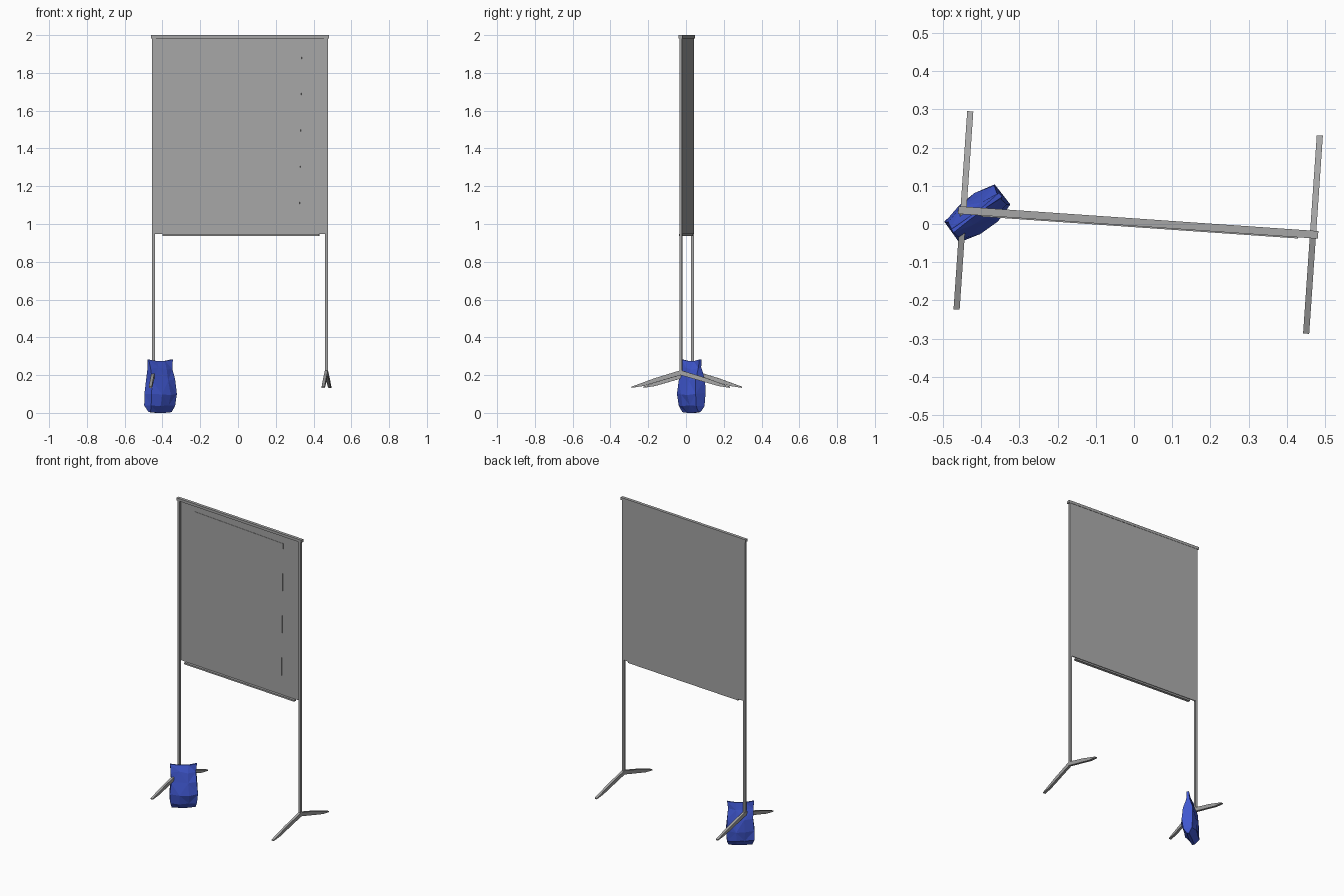
import bpy, bmesh, math, random
from mathutils import Matrix, Vector

if "Cube" in bpy.data.objects:
    bpy.data.objects.remove(bpy.data.objects["Cube"])

random.seed(4)


def material(name, rgb):
    m = bpy.data.materials.new(name)
    m.diffuse_color = (*rgb, 1)
    m.use_nodes = True
    m.node_tree.nodes["Principled BSDF"].inputs["Base Color"].default_value = m.diffuse_color
    return m


grey = material("grey metal", (0.38, 0.38, 0.38))
blue = material("blue fabric", (0.05, 0.095, 0.62))

# The whole stand is turned slightly about z
STAND = Matrix.Translation((0.011, 0.004, 0)) @ Matrix.Rotation(math.radians(-3.95), 4, 'Z')


def make(name, verts, faces, mat, matrix=STAND):
    bm = bmesh.new()
    vs = [bm.verts.new(matrix @ Vector(v)) for v in verts]
    for f in faces:
        bm.faces.new([vs[i] for i in f])
    bmesh.ops.recalc_face_normals(bm, faces=bm.faces)
    me = bpy.data.meshes.new(name)
    bm.to_mesh(me)
    bm.free()
    me.materials.append(mat)
    ob = bpy.data.objects.new(name, me)
    bpy.context.collection.objects.link(ob)
    return ob


def extrude(name, outline, offset, mat=grey):
    """Solid from a planar outline pushed along an offset."""
    n = len(outline)
    verts = [Vector(p) for p in outline]
    verts += [p + Vector(offset) for p in verts]
    faces = [range(n), range(n, 2 * n)]
    faces += [(i, (i + 1) % n, n + (i + 1) % n, n + i) for i in range(n)]
    return make(name, verts, faces, mat)


def box(name, x0, x1, y0, y1, z0, z1):
    return extrude(name, [(x0, y0, z0), (x1, y0, z0), (x1, y1, z0), (x0, y1, z0)],
                   (0, 0, z1 - z0))


# Posts and splayed feet on both sides
for side, s in (("left", -1), ("right", 1)):
    x = s * 0.4585
    box(side + "_post", x - 0.0075, x + 0.0075, -0.0075, 0.0075, 0.2, 1.985)
    for end, d in (("front", -1), ("back", 1)):
        extrude(f"{side}_{end}_foot",
                [(x - 0.008, 0, 0.2), (x - 0.008, 0, 0.226),
                 (x - 0.008, d * 0.14, 0.183), (x - 0.008, d * 0.26, 0.139),
                 (x - 0.008, d * 0.26, 0.133), (x - 0.008, d * 0.2, 0.142)],
                (0.016, 0, 0))

# Frame rails, board and lower tray
box("top_rail", -0.472, 0.472, -0.010, 0.010, 1.983, 2.0)
box("board", -0.456, 0.456, 0.001, 0.008, 0.947, 1.985)
box("bottom_tray", -0.412, 0.42, -0.013, 0.005, 0.936, 0.946)
for s in (-1, 1):
    box("board_edge_strip", s * 0.449 - 0.003, s * 0.449 + 0.003, -0.003, 0.002, 0.95, 1.984)

# Slightly crooked sheet on the front of the board
extrude("paper_sheet", [(-0.347, -0.001, 1.944), (0.328, -0.001, 1.932),
                        (0.315, -0.001, 0.99), (-0.36, -0.001, 0.998)], (0, 0.002, 0))

# Faceted weight bag hung on the left foot: stacked cross-sections
BAG = Matrix.Translation((-0.412, 0.029, 0)) @ Matrix.Rotation(math.radians(37), 4, 'Z')
# height, half length, half thickness at the ends, half thickness in the middle
rings = [(0.004, 0.070, 0.007, 0.009), (0.035, 0.081, 0.029, 0.038),
         (0.100, 0.083, 0.033, 0.046), (0.175, 0.077, 0.024, 0.035),
         (0.235, 0.075, 0.014, 0.018), (0.283, 0.079, 0.006, 0.004)]
verts, faces = [], []
for k, (z, l, e, t) in enumerate(rings):
    j = 0.006 if 0 < k < 5 else 0.001
    for px, py in ((-l, -e), (-0.3 * l, -t), (0.35 * l, -t), (l, -e),
                   (l, e), (0.35 * l, t), (-0.3 * l, t), (-l, e)):
        dip = 0.008 if k == 5 and abs(px) < 0.5 * l else 0
        verts.append((px + random.uniform(-j, j) * 0.6, py + random.uniform(-j, j),
                      max(0, z - dip + random.uniform(-j, j) * (k > 0)) if k else 0.004 * (abs(px) > 0.5 * l)))
for k in range(len(rings) - 1):
    for i in range(8):
        a, b = 8 * k + i, 8 * k + (i + 1) % 8
        c, d = b + 8, a + 8
        # alternate diagonals give a crumpled look
        faces += [(a, b, c), (a, c, d)] if (i + k) % 2 else [(a, b, d), (b, c, d)]
for base in (0, 40):
    faces += [tuple(base + i for i in q) for q in ((0, 1, 6, 7), (1, 2, 5, 6), (2, 3, 4, 5))]
make("weight_bag", verts, faces, blue, BAG)
